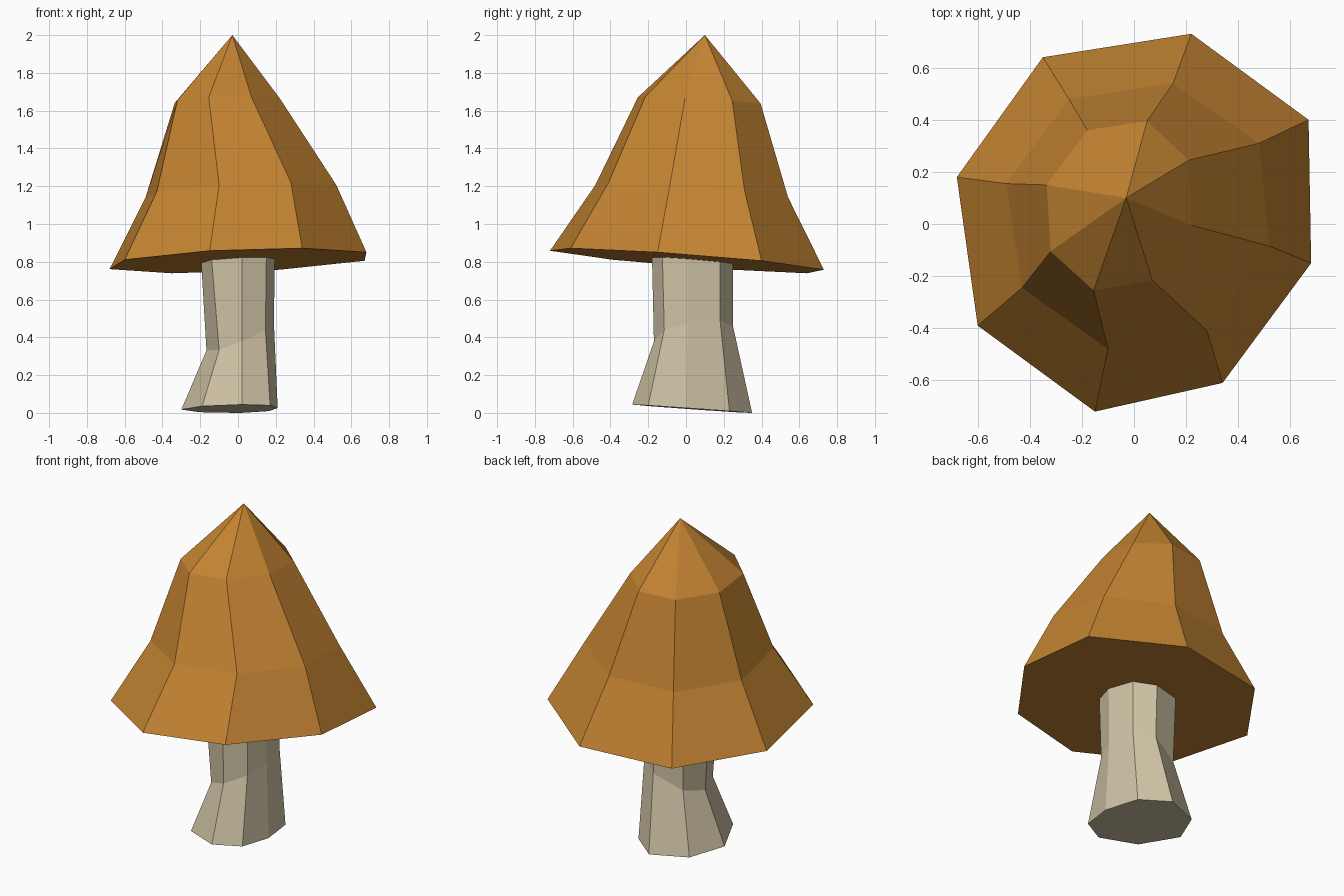
import bpy
import bmesh


def material(name, rgb):
    m = bpy.data.materials.new(name)
    m.diffuse_color = (*rgb, 1.0)
    return m


def loft(name, rings, mat, apex=None):
    """Join eight-sided rings, each lying on a tilted plane z = h + a*x + b*y."""
    bm = bmesh.new()
    loops = [[bm.verts.new((x, y, h + a * x + b * y)) for x, y in pts]
             for (h, a, b), pts in rings]
    n = len(loops[0])
    for low, high in zip(loops, loops[1:]):
        for i in range(n):
            j = (i + 1) % n
            bm.faces.new((low[i], low[j], high[j], high[i]))
    bm.faces.new(loops[0][::-1])
    if apex:
        tip = bm.verts.new(apex)
        for i in range(n):
            bm.faces.new((loops[-1][i], loops[-1][(i + 1) % n], tip))
    else:
        bm.faces.new(loops[-1])
    bmesh.ops.recalc_face_normals(bm, faces=bm.faces)
    mesh = bpy.data.meshes.new(name)
    bm.to_mesh(mesh)
    bm.free()
    mesh.materials.append(mat)
    obj = bpy.data.objects.new(name, mesh)
    bpy.context.collection.objects.link(obj)
    return obj


cap_orange = material("cap_orange", (0.552, 0.231, 0.032))
stem_beige = material("stem_beige", (0.631, 0.552, 0.381))

# Cap: rim, waist and shoulder rings closing to an off-centre tip
loft("mushroom_cap", [
    ((0.807, 0.046, -0.081),
     [(-0.60, -0.39), (-0.15, -0.72), (0.34, -0.61), (0.68, -0.15),
      (0.67, 0.40), (0.22, 0.73), (-0.35, 0.64), (-0.68, 0.18)]),
    ((1.175, 0.05, -0.075),
     [(-0.43, -0.245), (-0.10, -0.48), (0.28, -0.41), (0.52, -0.085),
      (0.48, 0.31), (0.15, 0.54), (-0.25, 0.48), (-0.49, 0.155)]),
    ((1.66, 0.03, -0.06),
     [(-0.32, -0.105), (-0.155, -0.255), (0.07, -0.215), (0.22, -0.005),
      (0.21, 0.245), (0.05, 0.395), (-0.18, 0.36), (-0.335, 0.15)]),
], cap_orange, apex=(-0.03, 0.10, 2.0))

# Stem: flared foot, slanted bend, straight neck ending just inside the cap
loft("mushroom_stem", [
    ((0.024, 0.01, -0.07),
     [(-0.19, -0.19), (0.02, -0.285), (0.17, -0.20), (0.21, 0.0),
      (0.165, 0.23), (0.01, 0.35), (-0.205, 0.26), (-0.30, 0.05)]),
    ((0.395, 0.43, 0.15),
     [(-0.10, -0.12), (0.02, -0.17), (0.145, -0.115), (0.19, 0.01),
      (0.16, 0.18), (0.05, 0.25), (-0.12, 0.20), (-0.167, 0.05)]),
    ((0.815, 0.046, -0.081),
     [(-0.14, -0.12), (0.02, -0.18), (0.15, -0.125), (0.195, 0.01),
      (0.16, 0.18), (0.04, 0.25), (-0.13, 0.21), (-0.195, 0.05)]),
], stem_beige)
